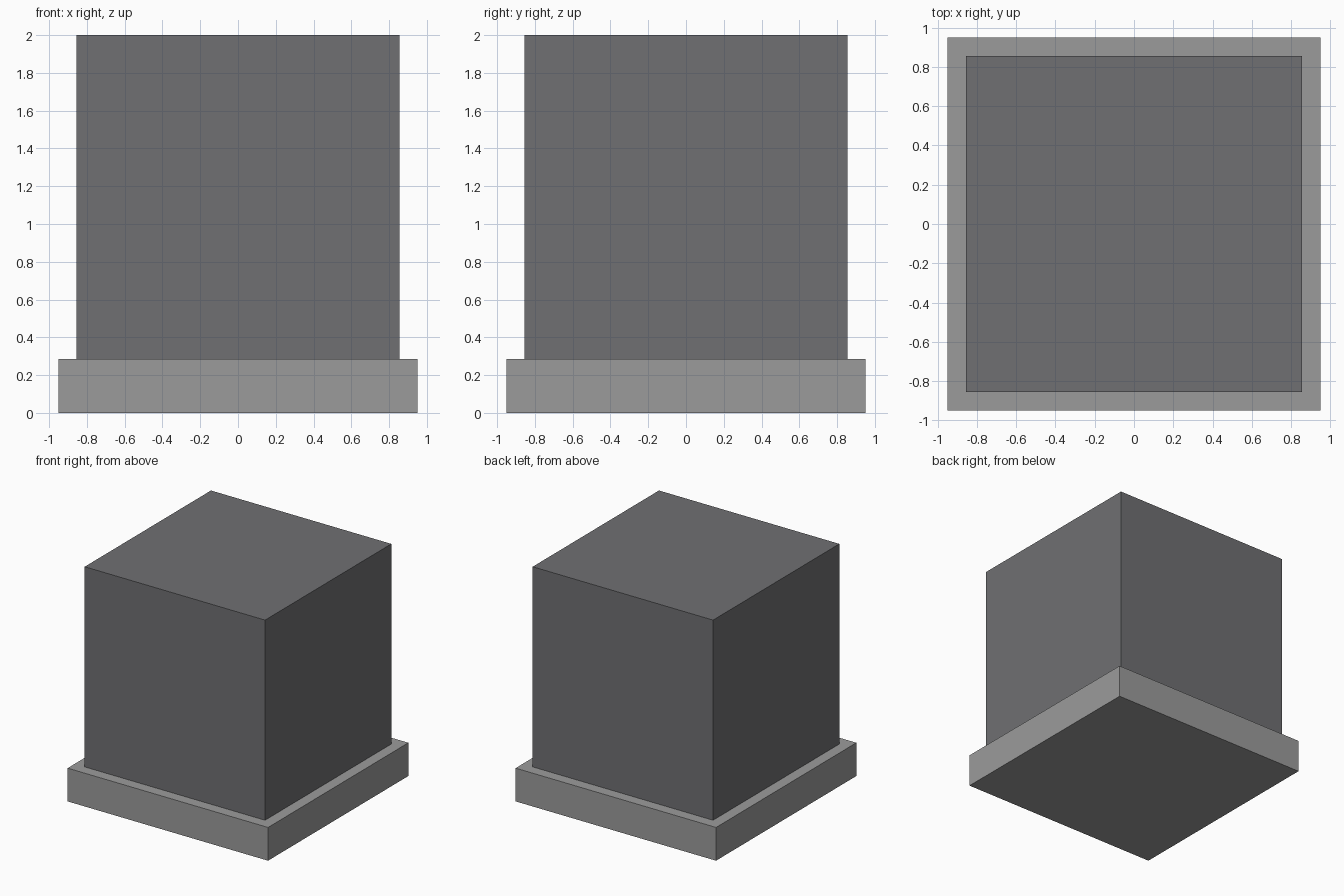
import bpy

if "Cube" in bpy.data.objects:
    bpy.data.objects.remove(bpy.data.objects["Cube"])


def box(name, width, z0, z1, color):
    """Square block centred on the z axis, spanning z0 to z1."""
    bpy.ops.mesh.primitive_cube_add(size=1, location=(0, 0, (z0 + z1) / 2))
    ob = bpy.context.object
    ob.name = name
    ob.scale = (width, width, z1 - z0)
    bpy.ops.object.transform_apply(location=False, rotation=False, scale=True)
    mat = bpy.data.materials.new(name + "_grey")
    mat.diffuse_color = (*color, 1)
    mat.use_nodes = True
    mat.node_tree.nodes["Principled BSDF"].inputs["Base Color"].default_value = mat.diffuse_color
    ob.data.materials.append(mat)
    return ob


BASE_TOP = 0.285

# Wide light plinth
box("base_plinth", 1.90, 0, BASE_TOP, (0.33, 0.33, 0.33))

# Darker block standing on the plinth
box("main_block", 1.71, BASE_TOP, 2.0, (0.16, 0.162, 0.17))
